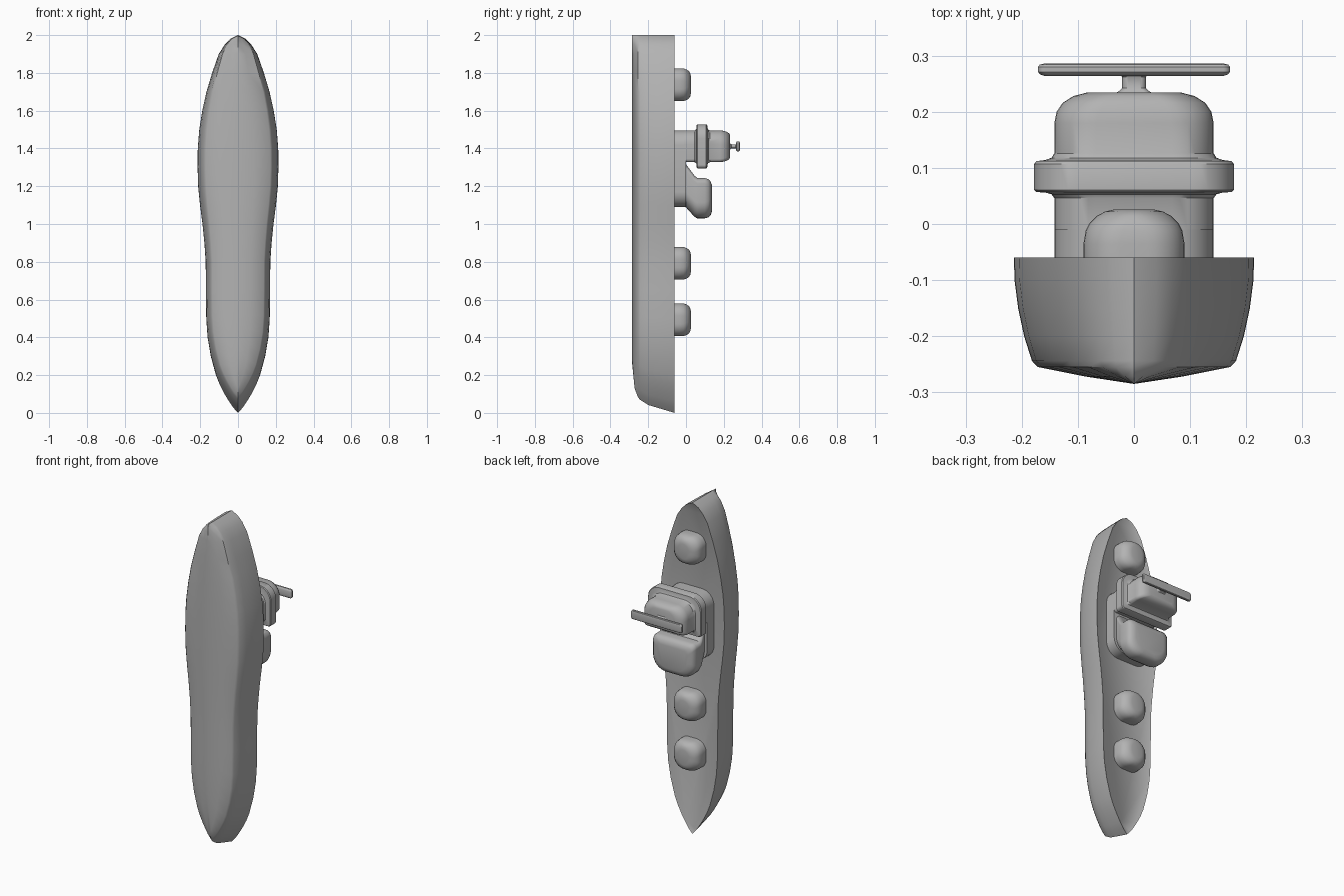
import bpy, bmesh, math

if "Cube" in bpy.data.objects:
    bpy.data.objects.remove(bpy.data.objects["Cube"])

grey = bpy.data.materials.new("ship grey")
grey.diffuse_color = (0.45, 0.45, 0.45, 1)
grey.use_nodes = True
grey.node_tree.nodes["Principled BSDF"].inputs["Base Color"].default_value = grey.diffuse_color


def finish(name, bm, angle=35):
    bmesh.ops.recalc_face_normals(bm, faces=bm.faces)
    me = bpy.data.meshes.new(name)
    bm.to_mesh(me)
    bm.free()
    ob = bpy.data.objects.new(name, me)
    bpy.context.collection.objects.link(ob)
    me.materials.append(grey)
    bpy.ops.object.select_all(action='DESELECT')
    ob.select_set(True)
    bpy.context.view_layer.objects.active = ob
    bpy.ops.object.shade_smooth_by_angle(angle=math.radians(angle))
    return ob


def outline(hx, z0, z1, r_top, r_low, n=8):
    """Rounded rectangle in x/z with separate radii for the +z and -z corners."""
    pts = []
    lim = min(hx, (z1 - z0) / 2)
    for k, (sx, top) in enumerate([(1, True), (-1, True), (-1, False), (1, False)]):
        r = min(r_top if top else r_low, lim)
        cx = sx * (hx - r)
        cz = z1 - r if top else z0 + r
        for i in range(n + 1):
            a = math.pi / 2 * (k + i / n)
            pts.append((cx + r * math.cos(a), cz + r * math.sin(a)))
    return pts


def stack(name, layers, r_top, r_low):
    """Loft of rounded rectangles; each layer is (y, half width, z low, z high)."""
    bm = bmesh.new()
    rings = [[bm.verts.new((x, y, z)) for x, z in outline(hx, z0, z1, r_top, r_low)]
             for y, hx, z0, z1 in layers]
    for a, b in zip(rings, rings[1:]):
        for i in range(len(a)):
            j = (i + 1) % len(a)
            bm.faces.new((a[i], a[j], b[j], b[i]))
    bm.faces.new(rings[0])
    bm.faces.new(rings[-1])
    bmesh.ops.remove_doubles(bm, verts=bm.verts, dist=1e-5)
    return finish(name, bm)


# hull: stations along the length (z, half width)
stations = [(0, 0), (.03, .027), (.06, .047), (.1, .071), (.15, .097), (.2, .117), (.3, .144),
            (.4, .161), (.5, .168), (.65, .17), (.8, .171), (.9, .178), (1, .188), (1.1, .201),
            (1.2, .211), (1.3, .214), (1.4, .213), (1.5, .205), (1.6, .189), (1.7, .167),
            (1.8, .137), (1.9, .102), (1.95, .07), (1.98, .04), (2, 0)]
# hull cross-section: (width factor, y, bow rake)
section = [(1, -.06, 0), (.995, -.1, .012), (.965, -.15, .027), (.915, -.2, .042),
           (.85, -.244, .07), (.8, -.255, .085), (.4, -.272, .13)]
cols = section + [(0, -.285, .26)] + [(-f, y, s) for f, y, s in reversed(section)]
bm = bmesh.new()
grid = [[bm.verts.new((f * w, y, z + s * max(0, 1 - z / .6))) for f, y, s in cols]
        for z, w in stations]
for a, b in zip(grid, grid[1:]):
    for i in range(len(cols) - 1):
        bm.faces.new((a[i], a[i + 1], b[i + 1], b[i]))
bmesh.ops.remove_doubles(bm, verts=bm.verts, dist=1e-5)
# deck, slightly sunk inside a thin rim
bmesh.ops.holes_fill(bm, edges=[e for e in bm.edges if e.is_boundary], sides=0)
bmesh.ops.recalc_face_normals(bm, faces=bm.faces)
deck = max(bm.faces, key=lambda f: len(f.verts))
bmesh.ops.inset_region(bm, faces=[deck], thickness=.006, depth=-.004)
finish("hull", bm, 40)

# gun houses: rounded domes on the deck
for i, zc in enumerate((1.737, .792, .493)):
    prof = [(-.068, .09, .087), (-.035, .09, .087), (-.012, .086, .086), (.002, .079, .081),
            (.014, .067, .074), (.022, .052, .063), (.026, .035, .045)]
    stack(f"gun_house_{i + 1}", [(y, h, zc - d, zc + d) for y, h, d in prof], .065, .065)

# superstructure base
stack("superstructure_base", [(-.068, .142, 1.09, 1.496), (0, .142, 1.09, 1.496)], .08, .08)

# bridge tower with its overhanging gallery ring
t0, t1 = 1.327, 1.496
prof = [(-.01, .142, 0), (.046, .142, 0), (.053, .147, .004), (.056, .158, .012),
        (.057, .174, .029), (.061, .178, .032), (.107, .178, .032), (.112, .174, .029),
        (.114, .158, .012), (.118, .147, .004), (.126, .142, 0), (.18, .142, 0),
        (.2, .138, -.003), (.216, .127, -.008), (.228, .108, -.016), (.234, .085, -.028)]
stack("bridge_tower", [(y, h, t0 - d, t1 + d) for y, h, d in prof], .075, .018)

# funnel: neck flaring out to a rounded cap
stack("funnel", [(-.01, .125, 1.09, 1.325), (.0, .125, 1.088, 1.316), (.045, .14, 1.038, 1.256),
                 (.06, .142, 1.03, 1.243), (.1, .142, 1.03, 1.243), (.118, .137, 1.035, 1.238),
                 (.13, .125, 1.046, 1.226), (.137, .1, 1.066, 1.206)], .03, .085)

# mast and range bar
m = 1.411
stack("mast", [(y, h, m - d, m + d) for y, h, d in
               [(.228, .045, .02), (.236, .028, .014), (.242, .021, .01), (.262, .021, .01),
                (.268, .028, .014)]], .01, .01)
stack("range_bar", [(y, h, m - d, m + d) for y, h, d in
                    [(.264, .16, .016), (.267, .168, .024), (.271, .171, .027),
                     (.28, .171, .027), (.284, .168, .024), (.286, .16, .016)]], .012, .012)
